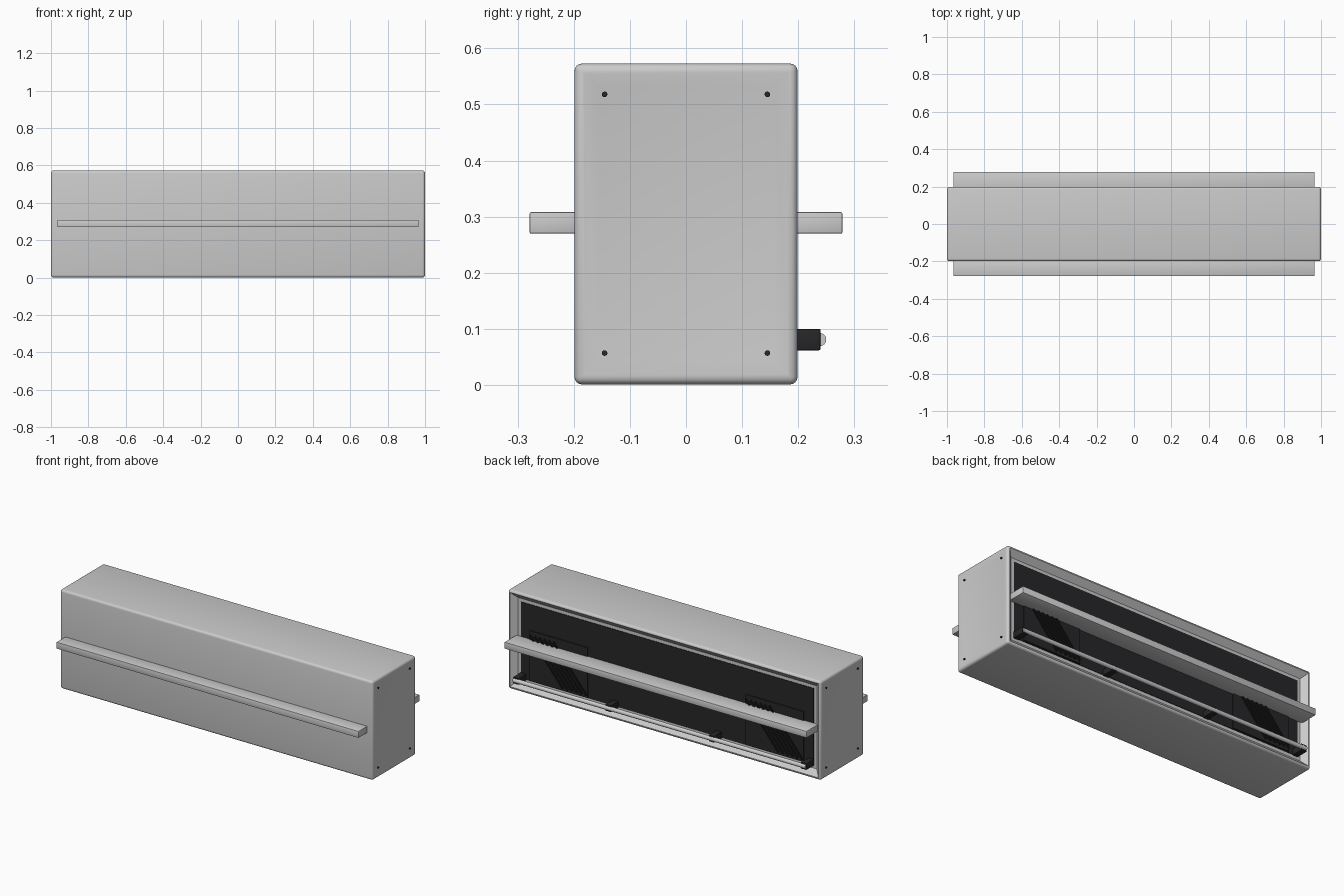
import bpy, bmesh
from math import radians, pi
from mathutils import Matrix

if "Cube" in bpy.data.objects:
    bpy.data.objects.remove(bpy.data.objects["Cube"])


def material(name, value):
    m = bpy.data.materials.new(name)
    m.diffuse_color = (value, value, value * 1.1, 1)
    m.use_nodes = True
    m.node_tree.nodes["Principled BSDF"].inputs["Base Color"].default_value = m.diffuse_color
    return m


DARK = material("dark", 0.02)
BLACK = material("black", 0.01)


def finish(name, bm, mat=None, smooth=False):
    me = bpy.data.meshes.new(name)
    bm.to_mesh(me)
    bm.free()
    ob = bpy.data.objects.new(name, me)
    bpy.context.collection.objects.link(ob)
    if mat:
        me.materials.append(mat)
    if smooth:
        bpy.ops.object.select_all(action='DESELECT')
        ob.select_set(True)
        bpy.context.view_layer.objects.active = ob
        bpy.ops.object.shade_smooth_by_angle(angle=radians(35))
    return ob


def box(name, center, size, mat=None, bevel=0.0, tilt=0.0):
    bm = bmesh.new()
    bmesh.ops.create_cube(bm, size=1)
    bmesh.ops.scale(bm, vec=size, verts=bm.verts)
    if bevel:
        bmesh.ops.bevel(bm, geom=bm.edges[:], offset=bevel, segments=2,
                        profile=0.5, affect='EDGES')
    bm.transform(Matrix.Translation(center) @ Matrix.Rotation(tilt, 4, 'Y'))
    return finish(name, bm, mat, smooth=bevel > 0)


def rod(name, center, radius, length, mat=None, sides=16):
    bm = bmesh.new()
    bmesh.ops.create_cone(bm, cap_ends=True, segments=sides, radius1=radius,
                          radius2=radius, depth=length)
    bm.transform(Matrix.Translation(center) @ Matrix.Rotation(pi / 2, 4, 'Y'))
    return finish(name, bm, mat, smooth=True)


# Rounded cabinet with a sloped recess in the back and shallow dished ends
bm = bmesh.new()
bmesh.ops.create_cube(bm, size=1)
bmesh.ops.scale(bm, vec=(2, 0.398, 0.572), verts=bm.verts)
bmesh.ops.translate(bm, vec=(0, 0, 0.287), verts=bm.verts)
outer_edges = bm.edges[:]
bm.normal_update()
back = [f for f in bm.faces if f.normal.y > 0.9]
ends = [f for f in bm.faces if abs(f.normal.x) > 0.9]
bmesh.ops.inset_individual(bm, faces=back, thickness=0.02, depth=0)
bmesh.ops.inset_individual(bm, faces=back, thickness=0.045, depth=-0.03)
bmesh.ops.inset_individual(bm, faces=ends, thickness=0.025, depth=0)
bmesh.ops.inset_individual(bm, faces=ends, thickness=0.035, depth=-0.005)
bmesh.ops.bevel(bm, geom=outer_edges, offset=0.014, segments=4,
                profile=0.5, affect='EDGES')
finish("cabinet", bm, smooth=True)

# Dark panel filling the back recess
box("back_panel", (0, 0.168, 0.287), (1.87, 0.008, 0.442), DARK)

# Long ledges on the front and back
box("front_ledge", (0, -0.236, 0.289), (1.93, 0.085, 0.038), bevel=0.002)
box("back_ledge", (0, 0.224, 0.289), (1.93, 0.109, 0.038), bevel=0.002)

# Vent plates with slanted slats
for x in (-0.69, 0.69):
    box("vent_plate", (x, 0.174, 0.215), (0.37, 0.008, 0.29), DARK)
    for i in range(6):
        box("vent_slat", (x + (i - 2.5) * 0.03, 0.18, 0.21),
            (0.009, 0.012, 0.33), BLACK, tilt=radians(40))

# Lower rail carried on brackets
rod("lower_rail", (0, 0.238, 0.081), 0.012, 1.87)
for x in (-0.92, -0.33, 0.33, 0.92):
    box("rail_bracket", (x, 0.204, 0.081), (0.035, 0.072, 0.038), DARK, bevel=0.003)

# Screws in the corners of both ends
for x in (-0.995, 0.995):
    for y in (-0.145, 0.145):
        for z in (0.057, 0.518):
            rod("end_screw", (x, y, z), 0.005, 0.012, DARK, sides=12)
